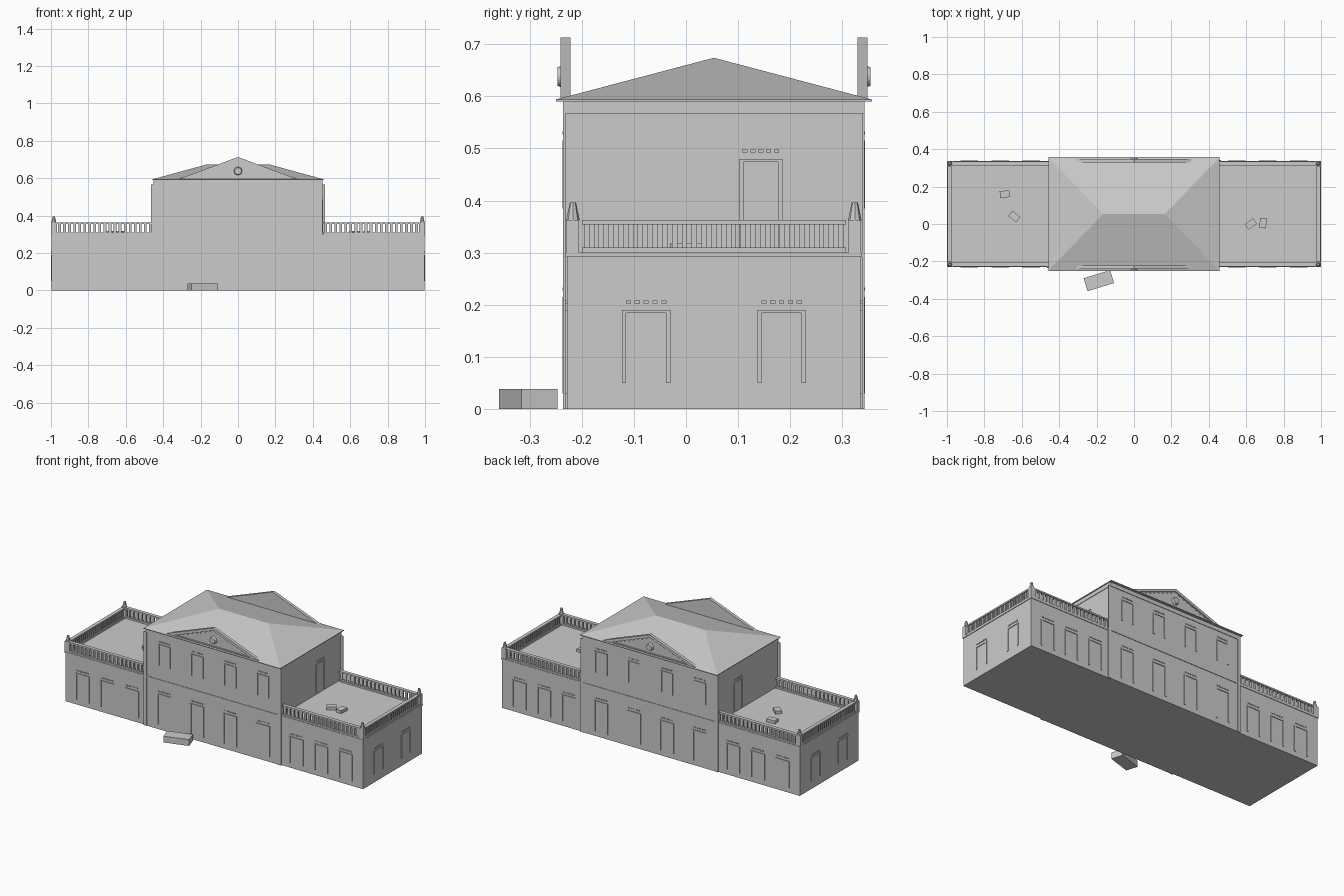
import bpy, bmesh, math
from mathutils import Matrix, Vector

if "Cube" in bpy.data.objects:
    bpy.data.objects.remove(bpy.data.objects["Cube"])

stone = bpy.data.materials.new("light grey stone")
stone.use_nodes = True
GREY = (0.6, 0.6, 0.6, 1)
stone.diffuse_color = GREY
stone.node_tree.nodes["Principled BSDF"].inputs["Base Color"].default_value = GREY

MID = 0.0535          # building centre in depth
FRONT, BACK = -0.233, 0.34
MAIN, END = 0.45, 0.996
DECK = 0.3


def box(bm, lo, hi, place=Matrix()):
    lo, hi = Vector(lo), Vector(hi)
    size = Matrix.Diagonal((*(hi - lo), 1))
    bmesh.ops.create_cube(bm, size=1, matrix=place @ Matrix.Translation((lo + hi) / 2) @ size)


def prism(bm, outline, y0, y1, place):
    """Extrude a convex outline given as (across, height) through a depth."""
    rings = [[bm.verts.new(place @ Vector((u, y, z))) for u, z in outline] for y in (y0, y1)]
    faces = [bm.faces.new(rings[0]), bm.faces.new(rings[1][::-1])]
    n = len(outline)
    for i in range(n):
        j = (i + 1) % n
        faces.append(bm.faces.new((rings[0][i], rings[1][i], rings[1][j], rings[0][j])))
    bmesh.ops.recalc_face_normals(bm, faces=faces)


def finish(bm, name):
    mesh = bpy.data.meshes.new(name)
    bm.to_mesh(mesh)
    bm.free()
    mesh.materials.append(stone)
    obj = bpy.data.objects.new(name, mesh)
    bpy.context.collection.objects.link(obj)
    return obj


def wall(x, y, angle):
    """Local frame of a wall: x runs along it, -y points outward."""
    return Matrix.Translation((x, y, 0)) @ Matrix.Rotation(angle, 4, "Z")


front, back = wall(0, FRONT, 0), wall(0, BACK, math.pi)
WING_SET = Matrix.Translation((0, 0.005, 0))

# Main block with belt course, corner strips and cornice
bm = bmesh.new()
box(bm, (-MAIN, FRONT, 0), (MAIN, BACK, 0.592))
box(bm, (-MAIN - 0.003, FRONT - 0.003, 0.567), (MAIN + 0.003, BACK + 0.003, 0.592))
for place in (front, back):
    box(bm, (-MAIN, -0.003, 0.294), (MAIN, 0, 0.302), place)
    for s in (-1, 1):
        box(bm, (s * MAIN - 0.016, -0.003, 0), (s * MAIN + 0.003, 0.002, 0.567), place)
finish(bm, "main_block")

# Hipped roof over a thin eaves slab
bm = bmesh.new()
box(bm, (-0.458, -0.25, 0.59), (0.458, 0.357, 0.594))
eaves = [(-0.458, -0.25), (0.458, -0.25), (0.458, 0.357), (-0.458, 0.357)]
e = [bm.verts.new((x, y, 0.594)) for x, y in eaves]
r = [bm.verts.new((x, MID, 0.674)) for x in (-0.165, 0.165)]
for f in ((e[0], e[1], r[1], r[0]), (e[1], e[2], r[1]), (e[2], e[3], r[0], r[1]), (e[3], e[0], r[0])):
    bm.faces.new(f)
finish(bm, "hipped_roof")

# Pediments: recessed triangle, raking cornices, dentils and a round crest
HALF, BASE, APEX = 0.325, 0.592, 0.713
slope = (APEX - BASE) / HALF
for name, place in (("front_pediment", front), ("back_pediment", back)):
    bm = bmesh.new()
    prism(bm, [(-HALF, BASE), (HALF, BASE), (0, APEX)], 0, 0.011, place)
    box(bm, (-HALF + 0.03, -0.008, BASE), (HALF - 0.03, 0, BASE + 0.01), place)
    for s in (-1, 1):
        rake = [(s * HALF, BASE), (s * (HALF - 0.045), BASE), (0, APEX - 0.017), (0, APEX)]
        prism(bm, rake, -0.008, 0, place)
        for i in range(1, 9):
            u = i * 0.029
            z = APEX - 0.017 - slope * u
            box(bm, (s * u - 0.004, -0.005, z - 0.006), (s * u + 0.004, 0, z + 0.002), place)
    disc = place @ Matrix.Translation((0, -0.007, 0.638)) @ Matrix.Rotation(math.pi / 2, 4, "X")
    bmesh.ops.create_cone(bm, cap_ends=True, segments=20, radius1=0.022, radius2=0.018,
                          depth=0.014, matrix=disc)
    finish(bm, name)


def window(bm, place, u, z0, z1, w):
    """Thin surround: two jambs, a lintel and a short dentil row above."""
    h = w / 2
    for s in (-1, 1):
        box(bm, (u + s * h - 0.004, -0.004, z0), (u + s * h + 0.004, 0, z1), place)
    box(bm, (u - h, -0.004, z1 - 0.006), (u + h, 0, z1), place)
    for i in range(-2, 3):
        c = u + i * w / 5
        box(bm, (c - 0.005, -0.004, z1 + 0.012), (c + 0.005, 0, z1 + 0.018), place)


bm = bmesh.new()
for place in (front, back):
    for u in (-0.33, -0.11, 0.11, 0.33):
        window(bm, place, u, 0.385, 0.515, 0.075)
        window(bm, place, u, 0.03, 0.215, 0.085)
    for s in (-1, 1):
        for u in (0.55, 0.715, 0.88):
            window(bm, place @ WING_SET, s * u, 0.03, 0.19, 0.085)
for s in (-1, 1):
    for u in (-0.13, 0.13):
        window(bm, wall(s * END, MID, s * math.pi / 2), u, 0.05, 0.19, 0.085)
    window(bm, wall(s * MAIN, MID, s * math.pi / 2), s * 0.09, 0.31, 0.48, 0.075)
finish(bm, "window_surrounds")


def balustrade(bm, start, end, count):
    """Rails and square balusters between two points."""
    a, b = Vector((*start, 0)), Vector((*end, 0))
    d = b - a
    place = Matrix.Translation(a) @ Matrix.Rotation(math.atan2(d.y, d.x), 4, "Z")
    box(bm, (0, -0.011, DECK - 0.003), (d.length, 0.011, 0.31), place)
    box(bm, (0, -0.011, 0.354), (d.length, 0.011, 0.363), place)
    step = d.length / count
    for i in range(count):
        c = (i + 0.5) * step
        box(bm, (c - step * 0.27, -0.006, 0.31), (c + step * 0.27, 0.006, 0.354), place)


# Wings, each with a railed flat roof and corner finials
PF, PB, PX = FRONT + 0.016, BACK - 0.016, 0.985
for side, s in (("left", 1), ("right", -1)):
    bm = bmesh.new()
    x0, x1 = sorted((s * (MAIN - 0.01), s * END))
    box(bm, (x0, FRONT + 0.005, 0), (x1, BACK - 0.005, DECK))
    rim0, rim1 = sorted((s * MAIN, s))
    box(bm, (rim0, FRONT + 0.002, 0.292), (rim1, BACK - 0.002, DECK))
    finish(bm, side + "_wing")

    bm = bmesh.new()
    for y in (PF, PB):
        balustrade(bm, (s * 0.455, y), (s * 0.968, y), 19)
        box(bm, (s * 0.984 - 0.016, y - 0.012, DECK - 0.003), (s * 0.984 + 0.016, y + 0.012, 0.363))
    balustrade(bm, (s * PX, -0.2), (s * PX, 0.307), 27)
    finish(bm, side + "_balustrade")

    bm = bmesh.new()
    for y in (PF, PB):
        bmesh.ops.create_cone(bm, cap_ends=True, segments=8, radius1=0.013, radius2=0.006, depth=0.034,
                              matrix=Matrix.Translation((s * PX, y, 0.379)))
    finish(bm, side + "_finials")

# Loose blocks on the wing roofs and one on the ground in front
blocks = [(0.625, 0.0, 35), (0.69, 0.005, 85), (-0.69, 0.16, 5), (-0.64, 0.04, -40)]
for i, (x, y, turn) in enumerate(blocks):
    bm = bmesh.new()
    place = Matrix.Translation((x, y, DECK)) @ Matrix.Rotation(math.radians(turn), 4, "Z")
    box(bm, (-0.027, -0.018, 0), (0.027, 0.018, 0.018), place)
    finish(bm, f"roof_block_{i + 1}")
bm = bmesh.new()
place = Matrix.Translation((-0.188, -0.303, 0)) @ Matrix.Rotation(math.radians(17), 4, "Z")
box(bm, (-0.074, -0.036, 0), (0.074, 0.036, 0.038), place)
finish(bm, "ground_block")
